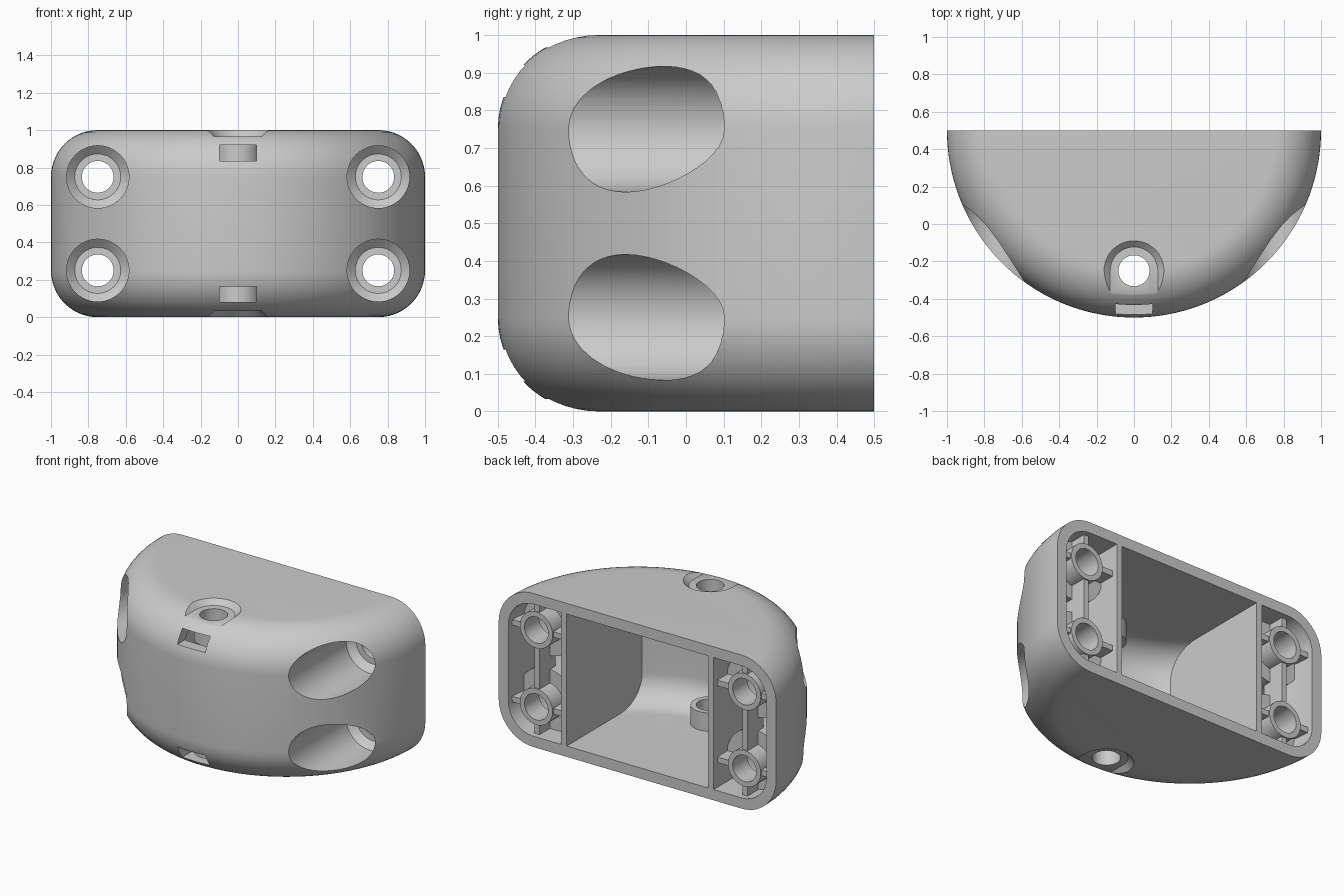
import bpy, bmesh, math
from mathutils import Matrix, Vector

if "Cube" in bpy.data.objects:
    bpy.data.objects.remove(bpy.data.objects["Cube"])

Y_AXIS = Matrix.Rotation(-math.pi / 2, 4, 'X')


def to_object(bm, name):
    bmesh.ops.recalc_face_normals(bm, faces=bm.faces[:])
    me = bpy.data.meshes.new(name)
    bm.to_mesh(me)
    bm.free()
    ob = bpy.data.objects.new(name, me)
    bpy.context.collection.objects.link(ob)
    return ob


def lathe(name, profile, centre, n=48, along_y=False):
    """Solid of revolution from (radius, height) points, with capped ends."""
    bm = bmesh.new()
    rings = [[bm.verts.new((r * math.cos(2 * math.pi * i / n),
                            r * math.sin(2 * math.pi * i / n), h)) for i in range(n)]
             for r, h in profile]
    for a, b in zip(rings, rings[1:]):
        for i in range(n):
            j = (i + 1) % n
            bm.faces.new((a[i], a[j], b[j], b[i]))
    bm.faces.new(rings[0])
    bm.faces.new(rings[-1])
    m = Matrix.Translation(centre) @ (Y_AXIS if along_y else Matrix())
    bmesh.ops.transform(bm, matrix=m, verts=bm.verts[:])
    return to_object(bm, name)


def box(name, lo, hi):
    bm = bmesh.new()
    bmesh.ops.create_cube(bm, size=1)
    lo, hi = Vector(lo), Vector(hi)
    for v in bm.verts:
        v.co = Vector([(lo[k] + hi[k]) / 2 + v.co[k] * (hi[k] - lo[k]) for k in range(3)])
    return to_object(bm, name)


def cut(target, cutter):
    mod = target.modifiers.new("cut", 'BOOLEAN')
    mod.operation = 'DIFFERENCE'
    mod.solver = 'EXACT'
    mod.object = cutter
    bpy.context.view_layer.objects.active = target
    bpy.ops.object.modifier_apply(modifier=mod.name)
    bpy.data.objects.remove(cutter, do_unlink=True)


def shell_profile(inset, steps=14):
    """Rounded-edge slab profile, offset inwards by inset."""
    r = 0.25 - inset
    arc = [math.pi / 2 * i / steps for i in range(steps + 1)]
    low = [(0.75 + r * math.sin(a), 0.25 - r * math.cos(a)) for a in arc]
    return low + [(p, 1 - h) for p, h in reversed(low)]


WALL = 0.07
CENTRE = (0, 0.5, 0)

# half-round outer body
body = lathe("housing", shell_profile(0), CENTRE, 144)
cut(body, box("rear_trim", (-2, 0.5, -1), (2, 2, 2)))

# cavity, with the inner features carved out of it so they stay solid
cavity = lathe("cavity", shell_profile(WALL), CENTRE, 144)
for sx in (-1, 1):
    x = 0.75 * sx
    # divider wall
    a, b = sorted((0.51 * sx, 0.549 * sx))
    cut(cavity, box("divider", (a, -1, -1), (b, 2, 2)))
    for z in (0.25, 0.75):
        # screw pocket sleeve and boss
        cut(cavity, lathe("screw_boss", [(0.207, -1), (0.207, 0.355), (0.118, 0.355),
                                         (0.118, 0.47)], (x, 0, z), 48, True))
        # side rib
        a, b = sorted((0.53 * sx, 1.1 * sx))
        for lo, hi in ((a, x - 0.1), (x + 0.1, b)):
            cut(cavity, box("side_rib", (lo, 0.3, z - 0.018), (hi, 0.462, z + 0.018)))
    # upright ribs
    for lo, hi in ((-0.1, 0.15), (0.35, 0.65), (0.85, 1.1)):
        cut(cavity, box("upright_rib", (x - 0.018, 0.3, lo), (x + 0.018, 0.462, hi)))
# cable guide tubes at top and bottom
for lo, hi in ((-0.1, 0.19), (0.81, 1.1)):
    cut(cavity, lathe("guide_tube", [(0.117, lo), (0.117, hi)], (0, -0.25, 0)))
cut(body, cavity)

# four stepped screw holes
for x in (-0.75, 0.75):
    for z in (0.25, 0.75):
        cut(body, lathe("screw_hole", [(0.167, -1), (0.167, 0.28), (0.123, 0.32),
                                       (0.085, 0.32), (0.085, 0.7)], (x, 0, z), 48, True))

# vertical cable hole
cut(body, lathe("cable_hole", [(0.083, -0.5), (0.083, 1.5)], (0, -0.25, 0)))


def mirrored(z, top):
    return z if top else 1 - z


for top in (True, False):
    # flared seat, running out over the front edge
    bm = bmesh.new()
    for r, z in ((0.127, 0.967), (0.262, 1.1)):
        for dy in (0, -0.4):
            for i in range(48):
                t = 2 * math.pi * i / 48
                bm.verts.new((r * math.cos(t), -0.25 + dy + r * math.sin(t), mirrored(z, top)))
    res = bmesh.ops.convex_hull(bm, input=bm.verts[:])
    bmesh.ops.delete(bm, geom=[v for v in bm.verts if not v.link_faces], context='VERTS')
    bmesh.ops.dissolve_limit(bm, angle_limit=0.002, verts=bm.verts[:], edges=bm.edges[:])
    cut(body, to_object(bm, "seat"))
    # front slot, stopping at the guide tube
    lo, hi = sorted((mirrored(0.835, top), mirrored(0.92, top)))
    slot = box("slot", (-0.1, -0.7, lo), (0.1, -0.25, hi))
    cut(slot, lathe("slot_end", [(0.119, -0.5), (0.119, 1.5)], (0, -0.25, 0)))
    cut(body, slot)

# smooth shading with crisp edges
bpy.ops.object.select_all(action='DESELECT')
body.select_set(True)
bpy.context.view_layer.objects.active = body
bpy.ops.object.shade_smooth_by_angle(angle=math.radians(30))
